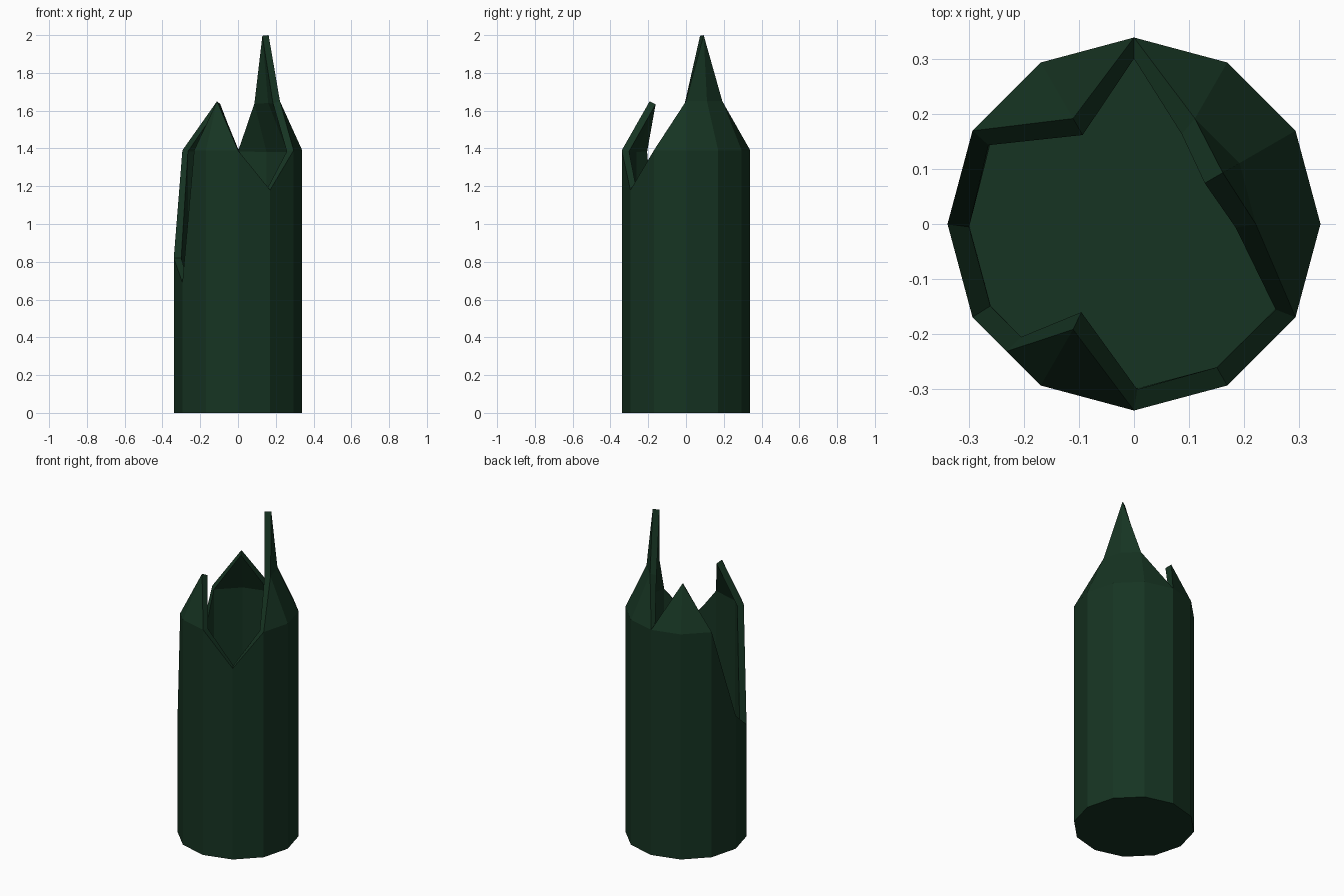
import bpy, bmesh
from math import sin, cos, radians

if "Cube" in bpy.data.objects:
    bpy.data.objects.remove(bpy.data.objects["Cube"])

R, R_NECK, Z_SHOULDER, Z_NECK = 0.34, 0.222, 1.39, 1.65
bm = bmesh.new()

def ring_vert(k, r, z):
    a = radians(30 * k)
    return bm.verts.new((r * cos(a), r * sin(a), z))

# Twelve-sided body with a broken upper edge
heights = {6: 0.82, 7: 0.69, 10: 1.18}
low = [ring_vert(k, R, 0) for k in range(12)]
top = [ring_vert(k, R, heights.get(k, Z_SHOULDER)) for k in range(12)]
mid = ring_vert(7.5, R * cos(radians(15)), Z_SHOULDER)
for k in range(12):
    n = (k + 1) % 12
    extra = [mid] if k == 7 else []
    bm.faces.new([low[k], low[n], top[n]] + extra + [top[k]])
bm.faces.new(low[::-1])

# Small shoulder shards
def shard(k, first, last):
    apex = ring_vert(k, R_NECK, Z_NECK)
    bm.faces.new((first, top[k], apex))
    bm.faces.new((top[k], last, apex))

shard(4, top[3], top[5])
shard(8, mid, top[9])

# Tall shard reaching up into the neck
s0, s1, s2 = [ring_vert(k, R_NECK, Z_NECK) for k in range(3)]
tip = ring_vert(1, 0.187, 2.0)
for f in ((top[11], top[0], s0), (top[0], top[1], s1, s0), (top[1], top[2], s2, s1),
          (top[2], top[3], s2), (s0, s1, tip), (s1, s2, tip)):
    bm.faces.new(f)

bmesh.ops.recalc_face_normals(bm, faces=bm.faces)
mesh = bpy.data.meshes.new("broken_bottle")
bm.to_mesh(mesh)
bm.free()
bottle = bpy.data.objects.new("broken_bottle", mesh)
bpy.context.collection.objects.link(bottle)

# Glass wall thickness
wall = bottle.modifiers.new("wall", 'SOLIDIFY')
wall.thickness = 0.037
wall.offset = -1
wall.use_even_offset = True

# Dark green glass
mat = bpy.data.materials.new("green_glass")
mat.diffuse_color = (0.008, 0.034, 0.016, 1)
mat.use_nodes = True
mat.node_tree.nodes["Principled BSDF"].inputs["Base Color"].default_value = mat.diffuse_color
mesh.materials.append(mat)
